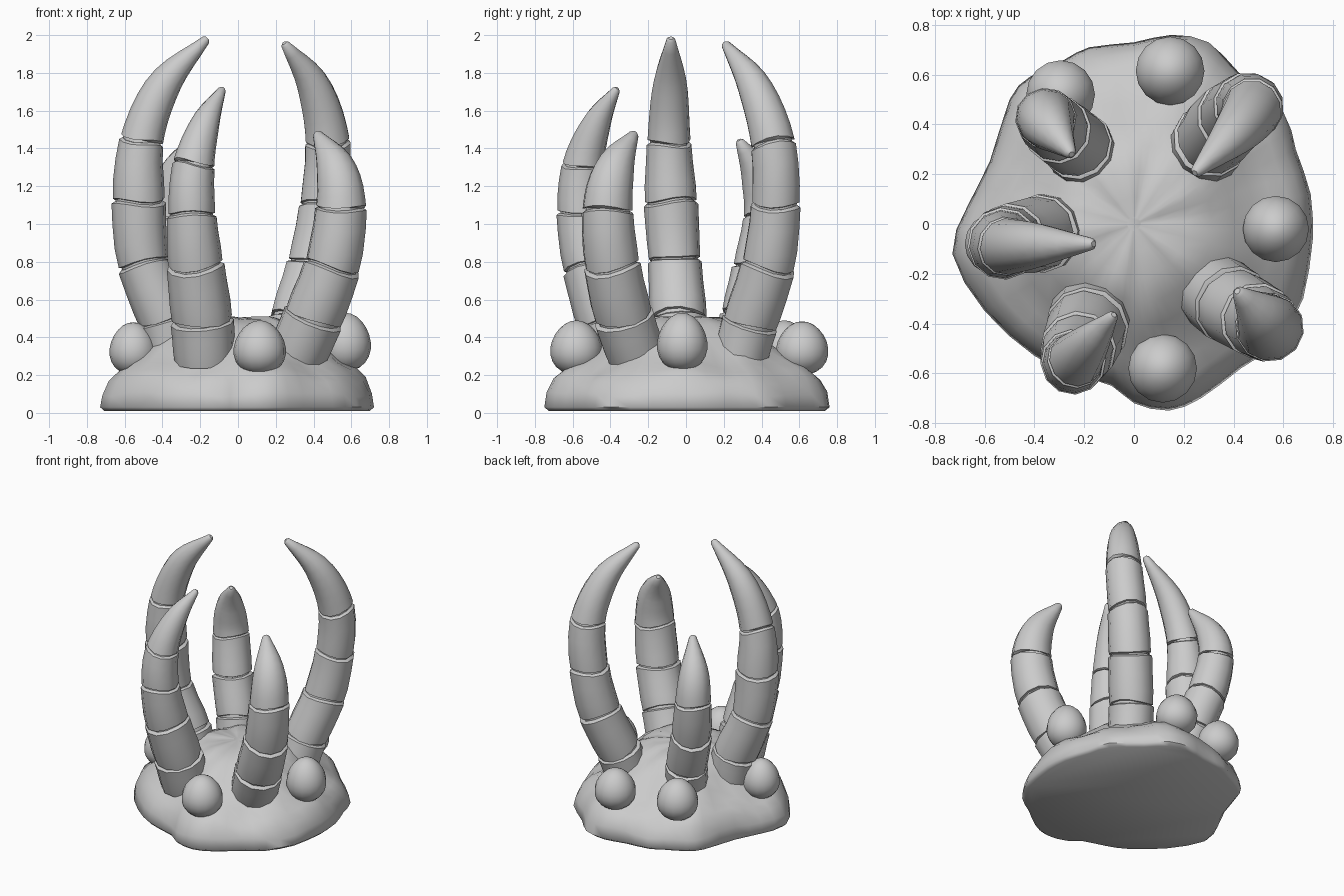
import bpy, bmesh, math, random
from mathutils import Vector

if "Cube" in bpy.data.objects:
    bpy.data.objects.remove(bpy.data.objects["Cube"])

random.seed(4)
grey = bpy.data.materials.new("stone grey")
grey.diffuse_color = (0.6, 0.6, 0.6, 1)
grey.use_nodes = True
grey.node_tree.nodes["Principled BSDF"].inputs["Base Color"].default_value = grey.diffuse_color


def finish(bm, name, angle=40):
    bmesh.ops.recalc_face_normals(bm, faces=bm.faces)
    mesh = bpy.data.meshes.new(name)
    bm.to_mesh(mesh)
    bm.free()
    mesh.materials.append(grey)
    ob = bpy.data.objects.new(name, mesh)
    bpy.context.collection.objects.link(ob)
    bpy.ops.object.select_all(action='DESELECT')
    ob.select_set(True)
    bpy.context.view_layer.objects.active = ob
    bpy.ops.object.shade_smooth_by_angle(angle=math.radians(angle))
    return ob


def loft(bm, rings):
    """Skin a list of vertex loops and cap both ends."""
    loops = [[bm.verts.new(p) for p in ring] for ring in rings]
    n = len(loops[0])
    for a, b in zip(loops, loops[1:]):
        for i in range(n):
            bm.faces.new((a[i], a[(i + 1) % n], b[(i + 1) % n], b[i]))
    bm.faces.new(loops[0][::-1])
    bm.faces.new(loops[-1])


def spline(pts, t):
    """Catmull-Rom through (x, y, z, radius) points."""
    i = min(int(t), len(pts) - 2)
    f = t - i
    p1, p2 = pts[i], pts[i + 1]
    p0 = pts[i - 1] if i else 2 * p1 - p2
    p3 = pts[i + 2] if i + 2 < len(pts) else 2 * p2 - p1
    return 0.5 * (2 * p1 + (p2 - p0) * f + (2 * p0 - 5 * p1 + 4 * p2 - p3) * f * f
                  + (3 * p1 - p0 - 3 * p2 + p3) * f ** 3)


# ---- rocky mound: irregular outline shrinking up a dome profile
outline = [(.72, -.05), (.68, -.3), (.57, -.48), (.43, -.58), (.27, -.7), (.14, -.75), (0, -.72),
           (-.09, -.65), (-.25, -.6), (-.4, -.53), (-.6, -.35), (-.73, -.12), (-.67, .07),
           (-.58, .25), (-.5, .5), (-.42, .59), (-.28, .66), (-.18, .71), (0, .73), (.15, .76),
           (.3, .73), (.42, .61), (.6, .45), (.65, .3), (.71, .12)]
outline = [Vector((x, y, 0, 0)) for x, y in outline]
closed = outline + outline[:1]
outer = [spline(closed, k / 2) for k in range(2 * len(outline))]
profile = [(.97, .01), (1, .03), (.985, .1), (.94, .17), (.87, .22), (.78, .26), (.68, .32),
           (.56, .4), (.44, .465), (.3, .5), (.15, .505), (.04, .505)]
rings = []
for s, z in profile:
    ring = []
    for p in outer:
        a, r = math.atan2(p.y, p.x), math.hypot(p.x, p.y)
        r = (r + (.7 - r) * (1 - s)) * s
        w = min(1, max(0, (z - .03) / .1)) * min(1, s * 1.5)
        bump = .014 * math.sin(5 * a + 9 * z) + .01 * math.sin(11 * a - 20 * z)
        ring.append((r * math.cos(a), r * math.sin(a), z + bump * w))
    rings.append(ring)
bm = bmesh.new()
loft(bm, rings)
finish(bm, "rock_mound", 60)

# ---- eggs around the rim
for x, y, z0, z1, r in [(.115, -.58, .2, .49, .138), (.57, -.02, .22, .53, .133),
                        (.145, .615, .2, .485, .138), (-.295, .52, .2, .49, .138),
                        (-.555, -.08, .2, .48, .125)]:
    bm = bmesh.new()
    bmesh.ops.create_uvsphere(bm, u_segments=16, v_segments=12, radius=1)
    for v in bm.verts:
        k = r * (1 - .13 * v.co.z)
        v.co = (x + v.co.x * k, y + v.co.y * k, (z0 + z1) / 2 + v.co.z * (z1 - z0) / 2)
    finish(bm, "egg", 80)


# ---- segmented claws: stacked tube sections with grooves, ending in a curved horn
def claw(name, pts, joints, sides=12):
    pts = [Vector(p) for p in pts]

    def ring(t, scale=1.0, wobble=0.0):
        p = spline(pts, t)
        d = (spline(pts, min(t + .05, len(pts) - 1)) - spline(pts, max(t - .05, 0))).to_3d().normalized()
        out = Vector((pts[0].x, pts[0].y, 0)).normalized()
        u = (out - d * out.dot(d)).normalized()
        v = d.cross(u)
        c = p.to_3d()
        loop = []
        for i in range(sides):
            a = 2 * math.pi * i / sides
            q = c + (u * math.cos(a) + v * math.sin(a)) * p.w * scale
            loop.append(q + d * wobble * math.sin(2 * a + t * 2.3))
        return loop

    bm = bmesh.new()
    last = len(pts) - 1
    for j in range(joints):
        steps = [(j + .015, .86), (j + .03, .97), (j + .3, 1.0), (j + .65, 1.0),
                 (j + .95, 1.02), (j + .985, .9)]
        loft(bm, [ring(t, s, .012 if j else 0) for t, s in steps])
        # recessed core hidden inside the groove
        loft(bm, [ring(j + .9, .87), ring(min(j + 1.1, last), .87)])
    n = 9
    horn = [ring(joints + .015, .88), ring(joints + .03, 1.0, .012)]
    horn += [ring(joints + (last - joints) * k / n) for k in range(1, n + 1)]
    horn.append(ring(last, .5))
    tip = (pts[-1] - pts[-2]).to_3d().normalized() * .012
    horn[-1] = [q + tip for q in horn[-1]]
    loft(bm, horn)
    finish(bm, name, 38)


claw("left_claw", [(-.34, -.03, .3, .15), (-.38, -.04, .5, .155), (-.50, -.06, .8, .14),
                   (-.525, -.08, 1.12, .142), (-.51, -.09, 1.44, .115),
                   (-.39, -.085, 1.74, .09), (-.17, -.08, 1.975, .024)], 4)
claw("front_left_claw", [(-.175, -.36, .27, .165), (-.19, -.42, .49, .165), (-.225, -.505, .78, .15),
                         (-.245, -.555, 1.06, .128), (-.235, -.545, 1.31, .11),
                         (-.17, -.47, 1.54, .075), (-.085, -.37, 1.71, .022)], 4)
claw("front_right_claw", [(.31, -.26, .3, .16), (.40, -.33, .51, .16), (.50, -.39, .78, .15),
                          (.545, -.415, 1.08, .135), (.515, -.375, 1.3, .105),
                          (.42, -.275, 1.475, .026)], 3)
claw("back_right_claw", [(.27, .28, .27, .15), (.31, .34, .48, .15), (.40, .435, .78, .145),
                         (.455, .475, 1.1, .132), (.475, .46, 1.43, .12),
                         (.40, .36, 1.73, .09), (.25, .21, 1.95, .024)], 4)
claw("back_left_claw", [(-.2, .27, .3, .14), (-.23, .32, .5, .14), (-.31, .38, .76, .135),
                        (-.355, .425, 1.04, .12), (-.335, .385, 1.25, .095),
                        (-.255, .285, 1.435, .024)], 3)
